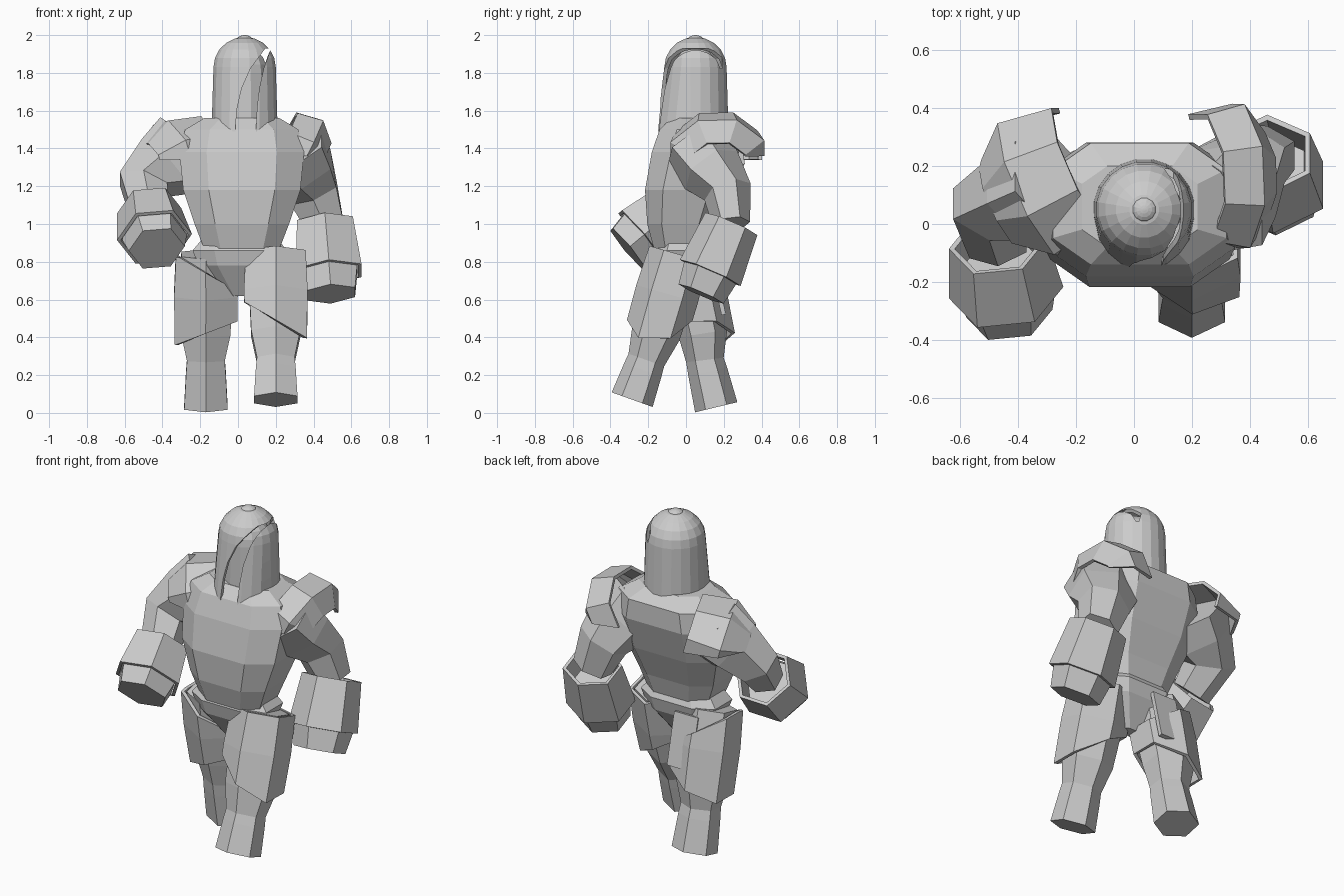
import bpy, bmesh, math
from mathutils import Vector

cube = bpy.data.objects.get("Cube")
if cube:
    bpy.data.objects.remove(cube, do_unlink=True)

# One plain grey for everything
grey = bpy.data.materials.new("stone_grey")
grey.use_nodes = True
grey.diffuse_color = (.6, .6, .6, 1)
for node in grey.node_tree.nodes:
    if node.type == 'BSDF_PRINCIPLED':
        node.inputs["Base Color"].default_value = grey.diffuse_color


def finish(name, bm):
    bmesh.ops.recalc_face_normals(bm, faces=bm.faces)
    mesh = bpy.data.meshes.new(name)
    bm.to_mesh(mesh)
    bm.free()
    mesh.materials.append(grey)
    ob = bpy.data.objects.new(name, mesh)
    bpy.context.collection.objects.link(ob)
    return ob


def tube(name, points, widths, depth=1, sides=6, turn=.5, square=1, upright=False,
         shell=False, cuts=()):
    """Loft polygon rings along points; depth scales the second ring axis."""
    bm = bmesh.new()
    points = [Vector(p) for p in points]
    angles = [math.tau * (k + turn) / sides for k in range(sides)]

    def spread(func):
        values = [math.copysign(abs(func(a)) ** square, func(a)) for a in angles]
        return [value / max(values) for value in values]

    across, along = spread(math.cos), spread(math.sin)
    rings = []
    for i, (point, width) in enumerate(zip(points, widths)):
        tangent = points[min(i + 1, len(points) - 1)] - points[max(i - 1, 0)]
        direction = Vector((0, 0, 1)) if upright else tangent.normalized()
        sideways = abs(direction.x) > .8
        ref = Vector((0, 1, 0)) if sideways else Vector((1, 0, 0))
        u = (ref - direction * ref.dot(direction)).normalized()
        v = direction.cross(u) * depth
        rings.append([bm.verts.new(point + (u * a + v * b) * width)
                      for a, b in zip(across, along)])
    for low, high in zip(rings, rings[1:]):
        for k in range(sides):
            bm.faces.new((low[k - 1], low[k], high[k], high[k - 1]))
    if not shell:
        bm.faces.new(rings[0])
        bm.faces.new(rings[-1])
    for place, normal in cuts:
        bmesh.ops.bisect_plane(bm, geom=bm.verts[:] + bm.edges[:] + bm.faces[:],
                               plane_co=place, plane_no=normal, clear_outer=True)
    ob = finish(name, bm)
    if shell:
        solid = ob.modifiers.new("thickness", 'SOLIDIFY')
        solid.thickness = .02
        solid.offset = 0
    return ob


# Torso and hips
torso_lean = [-.03, -.03, 0, .05, .07, .06]
torso_height = [.87, 1, 1.18, 1.38, 1.5, 1.56]
tube("torso", [(.02, y, z) for y, z in zip(torso_lean, torso_height)],
     [.2, .25, .31, .33, .3, .2], depth=.7, sides=8, square=.65, upright=True)
tube("pelvis", [(.01, -.02, z) for z in (.62, .78, .86, .92)],
     [.06, .22, .25, .2], depth=.6, sides=8, square=.7, upright=True)


def leg(side, x, stride, toe_height, cuts):
    """Leg with foot and open thigh guard from the y of hip, knee, ankle and toe."""
    heights = (.84, .42, .28, toe_height)
    hip, knee, ankle, toe = [Vector((x, y, z)) for y, z in zip(stride, heights)]
    tube(side + "_leg",
         [hip, hip.lerp(knee, .5), knee, ankle, ankle.lerp(toe, .25), toe],
         [.13, .14, .13, .1, .105, .115])
    tube(side + "_thigh_guard", [hip, hip.lerp(knee, .5), hip.lerp(knee, 1.2)],
         [.15, .16, .155], shell=True, cuts=cuts)


# Left leg strides forward, right leg trails; guards have slanted edges
leg("left", .2, (-.04, -.16, -.21, -.285), .07, [((.05, 0, .58), (-.6, 0, -1))])
leg("right", -.17, (0, .09, .1, .16), .03,
    [((-.35, 0, .35), (.4, 0, -1)), ((-.35, 0, .85), (.6, 0, 1))])
tube("right_rear_flap", [(-.1, .13, .82), (-.1, .2, .52)], [.08, .08],
     depth=.15, sides=4)


def arm(side, shoulder, elbow, cuff, knuckles, turn, girth):
    """Arm, open-cuffed gauntlet and closed fist."""
    shoulder, elbow, cuff, knuckles = map(Vector, (shoulder, elbow, cuff, knuckles))
    seam = cuff.lerp(knuckles, .7)
    tube(side + "_arm", [shoulder, shoulder.lerp(elbow, .5), elbow, cuff],
         [.19, .17, .13, .1])
    tube(side + "_gauntlet", [cuff, seam], [.14 * girth, .165 * girth],
         depth=1 / girth, turn=turn, shell=True)
    tube(side + "_fist", [cuff.lerp(seam, .4), seam, knuckles],
         [.12 * girth, .15 * girth, .13 * girth], depth=1 / girth, turn=turn)


arm("left", (.27, .05, 1.4), (.4, .22, 1.17), (.46, .24, 1), (.49, .08, .63), .5, 1)
arm("right", (-.28, .14, 1.4), (-.5, .05, 1.21), (-.47, -.07, 1.07), (-.43, -.31, .87),
    0, 1.15)


def pauldron(side, inner, outer):
    """Upper half of a faceted band around the shoulder."""
    inner, outer = Vector(inner), Vector(outer)
    tube(side + "_pauldron", [inner, inner.lerp(outer, .6), outer], [.21, .24, .14],
         depth=.85, sides=8, shell=True, cuts=[(outer + Vector((0, 0, .04)), (0, 0, -1))])


pauldron("left", (.23, .16, 1.42), (.43, .17, 1.32))
pauldron("right", (-.18, .2, 1.38), (-.46, .07, 1.3))


def domed(name, radius, base, height, skirt, sides, shell=False):
    """Flared skirt rings below a half-ellipse dome."""
    centre_x, centre_y = .035, .05
    turns = [math.pi / 2 * k / 5 for k in range(6)]
    levels = [base - skirt * k / 3 for k in (3, 2, 1) if skirt]
    widths = [radius + (base - z) * .03 for z in levels]
    levels += [base + height * math.sin(t) for t in turns]
    widths += [max(radius * math.cos(t), .004) for t in turns]
    return tube(name, [(centre_x, centre_y, z) for z in levels], widths,
                sides=sides, upright=True, shell=shell)


# Domed helmet whose front leans out into a dipping rim, with a knob on top
helmet = domed("helmet", .155, 1.83, .15, .31, 20, shell=True)
brow = 1.83
for v in helmet.data.vertices:
    if v.co.z < brow and v.co.y < 0:
        lean = (brow - v.co.z) * .1
        v.co += Vector((0, -lean, -lean))
domed("helmet_knob", .045, 1.97, .03, 0, 12)
domed("head", .12, 1.8, .14, .28, 12)


def cut_slit(name, start, front, back):
    """Cut a gap that bends outward and narrows as it climbs the helmet."""
    steps = [start + (1 - start) * k / 5 for k in range(6)]

    def edge(t, sign):
        bend = t ** 3
        return (.04 + .12 * bend + sign * (.055 - .04 * bend), front, 1.4 + .53 * t)

    outline = [edge(t, -1) for t in steps] + [edge(t, 1) for t in reversed(steps)]
    bm = bmesh.new()
    face = bm.faces.new([bm.verts.new(p) for p in outline])
    grown = bmesh.ops.extrude_face_region(bm, geom=[face])["geom"]
    bmesh.ops.translate(bm, vec=(0, back - front, 0),
                        verts=[g for g in grown if isinstance(g, bmesh.types.BMVert)])
    cutter = finish(name, bm)
    cutter.hide_render = cutter.hide_viewport = True
    gap = helmet.modifiers.new(name, 'BOOLEAN')
    gap.operation = 'DIFFERENCE'
    gap.object = cutter


# Face slit sweeping up and over the left side of the helmet
cut_slit("slit_cutter_front", 0, -.3, .05)
cut_slit("slit_cutter_top", .8, .04, .19)
